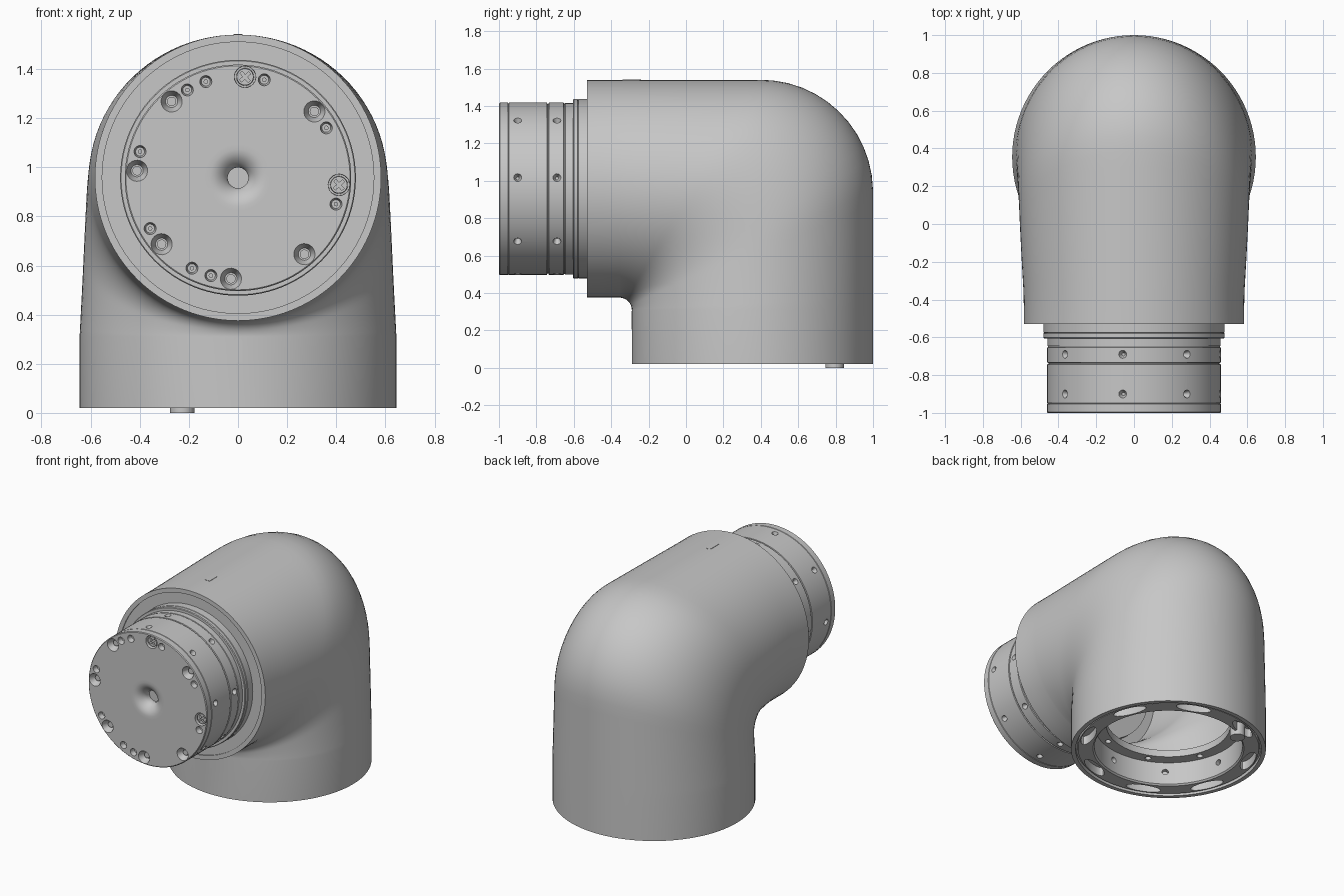
import bpy, bmesh, math
from math import pi, sin, cos, tan, sqrt, radians
from mathutils import Matrix, Vector

if "Cube" in bpy.data.objects:
    bpy.data.objects.remove(bpy.data.objects["Cube"], do_unlink=True)

grey = bpy.data.materials.new("satin_grey")
grey.use_nodes = True
grey.diffuse_color = (0.57, 0.57, 0.57, 1)
grey.node_tree.nodes["Principled BSDF"].inputs["Base Color"].default_value = (0.57, 0.57, 0.57, 1)

AXIS_Z = 0.957          # height of the front flange axis
BASE_Y = 0.355          # centre of the lower tube
TO_FRONT = Matrix.Translation((0, 0, AXIS_Z)) @ Matrix.Rotation(pi / 2, 4, 'X')
TO_BASE = Matrix.Translation((0, BASE_Y, 0))


def make(name, bm):
    bmesh.ops.recalc_face_normals(bm, faces=bm.faces)
    me = bpy.data.meshes.new(name)
    bm.to_mesh(me)
    bm.free()
    me.materials.append(grey)
    ob = bpy.data.objects.new(name, me)
    bpy.context.collection.objects.link(ob)
    return ob


def activate(ob):
    bpy.ops.object.select_all(action='DESELECT')
    ob.select_set(True)
    bpy.context.view_layer.objects.active = ob


def smooth(ob):
    activate(ob)
    bpy.ops.object.shade_smooth_by_angle(angle=radians(30))


def revolve(name, profile, matrix, closed=False):
    bm = bmesh.new()
    vs = [bm.verts.new((r, 0, h)) for r, h in profile]
    for a, b in zip(vs, vs[1:] + (vs[:1] if closed else [])):
        bm.edges.new((a, b))
    bmesh.ops.spin(bm, geom=bm.verts[:] + bm.edges[:], axis=(0, 0, 1), cent=(0, 0, 0),
                   angle=2 * pi, steps=96)
    bmesh.ops.remove_doubles(bm, verts=bm.verts, dist=1e-5)
    bm.transform(matrix)
    return make(name, bm)


def drum(bm, matrix, r1, r2, h0, h1, seg=20):
    """Capped cone from height h0 (radius r1) to h1 (radius r2)."""
    bmesh.ops.create_cone(bm, cap_ends=True, segments=seg, radius1=r1, radius2=r2, depth=h1 - h0,
                          matrix=matrix @ Matrix.Translation((0, 0, (h0 + h1) / 2)))


def box(bm, matrix, size):
    bmesh.ops.create_cube(bm, size=1, matrix=matrix @ Matrix.Diagonal((*size, 1)))


def cut(ob, bm):
    cutter = make("cutter", bm)
    cutter.hide_render = True
    mod = ob.modifiers.new("cut", 'BOOLEAN')
    mod.operation, mod.solver, mod.object = 'DIFFERENCE', 'EXACT', cutter
    activate(ob)
    bpy.ops.object.modifier_apply(modifier=mod.name)
    bpy.data.objects.remove(cutter, do_unlink=True)


def polar(angle, r, h=0):
    a = radians(angle)
    return Matrix.Translation((r * cos(a), r * sin(a), h)) @ Matrix.Rotation(a, 4, 'Z')


def radial(angle, r, h):
    return polar(angle, r, h) @ Matrix.Rotation(pi / 2, 4, 'Y')


# Elbow housing: elliptical sections fanned around the inner corner
PIVOT, FILLET = Vector((-0.355, 0.31)), 0.065
CORNER, ROUND = Vector((0.4, 0.94)), 0.6
SIDES, STEPS, WALL = 96, 32, 0.03


def outer_point(t):
    u = Vector((cos(t), sin(t)))
    if cos(t) > 0.01:
        z = PIVOT.y + (1 - PIVOT.x) * tan(t)
        if z <= CORNER.y:
            return Vector((1.0, z))
    top = (CORNER.y + ROUND - PIVOT.y) / max(sin(t), 0.01)
    if PIVOT.x + u.x * top <= CORNER.x:
        return PIVOT + u * top
    d = CORNER - PIVOT
    b = d.dot(u)
    return PIVOT + u * (b + sqrt(b * b - d.length_squared + ROUND ** 2))


sections = [(Vector((-0.29, 0.02)), Vector((1, 0.02)), 0.645)]
for i in range(STEPS + 1):
    t = i / STEPS * pi / 2
    inner = PIVOT + FILLET * Vector((cos(t), sin(t)))
    sections.append((inner, outer_point(t), 0.645 - 0.06 * i / STEPS))
for y in (-0.45, -0.53):
    sections.append((Vector((y, 0.375)), Vector((y, 1.54)), 0.583))

bm = bmesh.new()


def add_ring(section, inset):
    inner, outer, width = section
    mid, half = (inner + outer) / 2, (outer - inner) / 2
    half = half * (1 - inset / half.length)
    ring = []
    for k in range(SIDES):
        a = 2 * pi * k / SIDES
        p = mid + half * cos(a)
        ring.append(bm.verts.new(((width - inset) * sin(a), p.x, p.y)))
    return ring


rings = [add_ring(s, 0) for s in sections] + [add_ring(s, WALL) for s in reversed(sections)]
for r0, r1 in zip(rings, rings[1:] + rings[:1]):
    for k in range(SIDES):
        n = (k + 1) % SIDES
        bm.faces.new((r0[k], r0[n], r1[n], r1[k]))
smooth(make("elbow_housing", bm))


# Thin round-topped alignment marks on the lower front and the top of the front rim
def mark(name, matrix):
    bm = bmesh.new()
    arc = [(0.018 * cos(pi * k / 12), 0.082 + 0.018 * sin(pi * k / 12)) for k in range(13)]
    face = bm.faces.new([bm.verts.new((x, y, 0)) for x, y in [(-0.018, 0), (0.018, 0)] + arc])
    out = bmesh.ops.extrude_face_region(bm, geom=[face])
    bmesh.ops.translate(bm, vec=(0, 0, 0.004),
                        verts=[v for v in out["geom"] if isinstance(v, bmesh.types.BMVert)])
    bm.transform(matrix)
    smooth(make(name, bm))


mark("front_mark", Matrix.Translation((0, -0.288, 0.205)) @ Matrix.Rotation(pi / 2, 4, 'X'))
mark("top_mark", Matrix.Translation((0, -0.34, 1.538)))

# Plate closing the front of the housing around the flange
smooth(revolve("front_plate", [(0.45, 0.522), (0.565, 0.522), (0.565, 0.45), (0.45, 0.45)],
               TO_FRONT, closed=True))

# Output flange with grooves and a centre dimple
flange = revolve("output_flange", [
    (0, 0.92), (0.042, 0.92), (0.042, 0.945), (0.05, 0.96), (0.063, 0.976), (0.08, 0.989),
    (0.097, 0.997), (0.115, 1), (0.135, 1), (0.456, 1), (0.461, 0.995), (0.461, 0.953),
    (0.457, 0.95), (0.461, 0.947), (0.461, 0.743), (0.453, 0.741), (0.453, 0.735),
    (0.461, 0.733), (0.461, 0.655), (0.455, 0.652), (0.455, 0.647), (0.459, 0.645),
    (0.459, 0.605), (0.476, 0.605), (0.48, 0.6), (0.48, 0.58), (0.476, 0.577),
    (0.48, 0.574), (0.48, 0.42), (0, 0.42)], TO_FRONT)
big_holes = [-4 + 45 * i for i in range(8)]
screw_angles = (-4, 86)
small_holes = (-15, 29.5, 75, 108.5, 120, 165, 210, 243, 254.5)
bm = bmesh.new()
for a in big_holes:
    low = 0.043 if a in screw_angles else 0.025
    drum(bm, TO_FRONT @ polar(a, 0.412), low, 0.044, 0.955, 1.002)
for a in small_holes:
    drum(bm, TO_FRONT @ polar(a, 0.413), 0.018, 0.025, 0.965, 1.002)
for i in range(8):
    for h in (0.9, 0.69):
        drum(bm, TO_FRONT @ radial(7.5 + 45 * i, 0.461, h), 0.008, 0.022, -0.035, 0.002)
cut(flange, bm)
smooth(flange)

# Pins inside the face holes
bm = bmesh.new()
for a in big_holes:
    if a not in screw_angles:
        drum(bm, TO_FRONT @ polar(a, 0.412), 0.019, 0.019, 0.95, 0.968)
for a in small_holes:
    drum(bm, TO_FRONT @ polar(a, 0.413), 0.009, 0.009, 0.96, 0.972)
smooth(make("face_pins", bm))

# Two cross-head screws
for n, a in enumerate(screw_angles):
    at = TO_FRONT @ polar(a, 0.412)
    bm = bmesh.new()
    drum(bm, at, 0.036, 0.034, 0.95, 0.99, 24)
    screw = make("face_screw_%d" % (n + 1), bm)
    for turn in (pi / 4, 3 * pi / 4):
        bm = bmesh.new()
        box(bm, at @ Matrix.Translation((0, 0, 0.99)) @ Matrix.Rotation(turn, 4, 'Z'),
            (0.05, 0.012, 0.04))
        cut(screw, bm)
    smooth(screw)

# Socket ring inside the open lower end
socket = revolve("base_socket", [
    (0.618, 0.045), (0.603, 0.045), (0.6, 0.028), (0.5, 0.028), (0.49, 0.038), (0.49, 0.2),
    (0.41, 0.2), (0.41, 0.25), (0.618, 0.25)], TO_BASE, closed=True)
bm = bmesh.new()
for i in range(8):
    a = 22.5 + 45 * i
    drum(bm, TO_BASE @ polar(a, 0.553) @ Matrix.Diagonal((0.04, 0.12, 1, 1)), 1, 1, 0, 0.09, 24)
    drum(bm, TO_BASE @ polar(a, 0.45), 0.02, 0.02, 0.17, 0.235)
    drum(bm, TO_BASE @ radial(7.5 + 45 * i, 0.49, 0.13), 0.021, 0.021, -0.03, 0.03)
cut(socket, bm)
smooth(socket)

# Locating pin below the base
bm = bmesh.new()
drum(bm, Matrix.Translation((-0.227, 0.795, 0)), 0.05, 0.05, 0, 0.1, 24)
smooth(make("locating_pin", bm))
